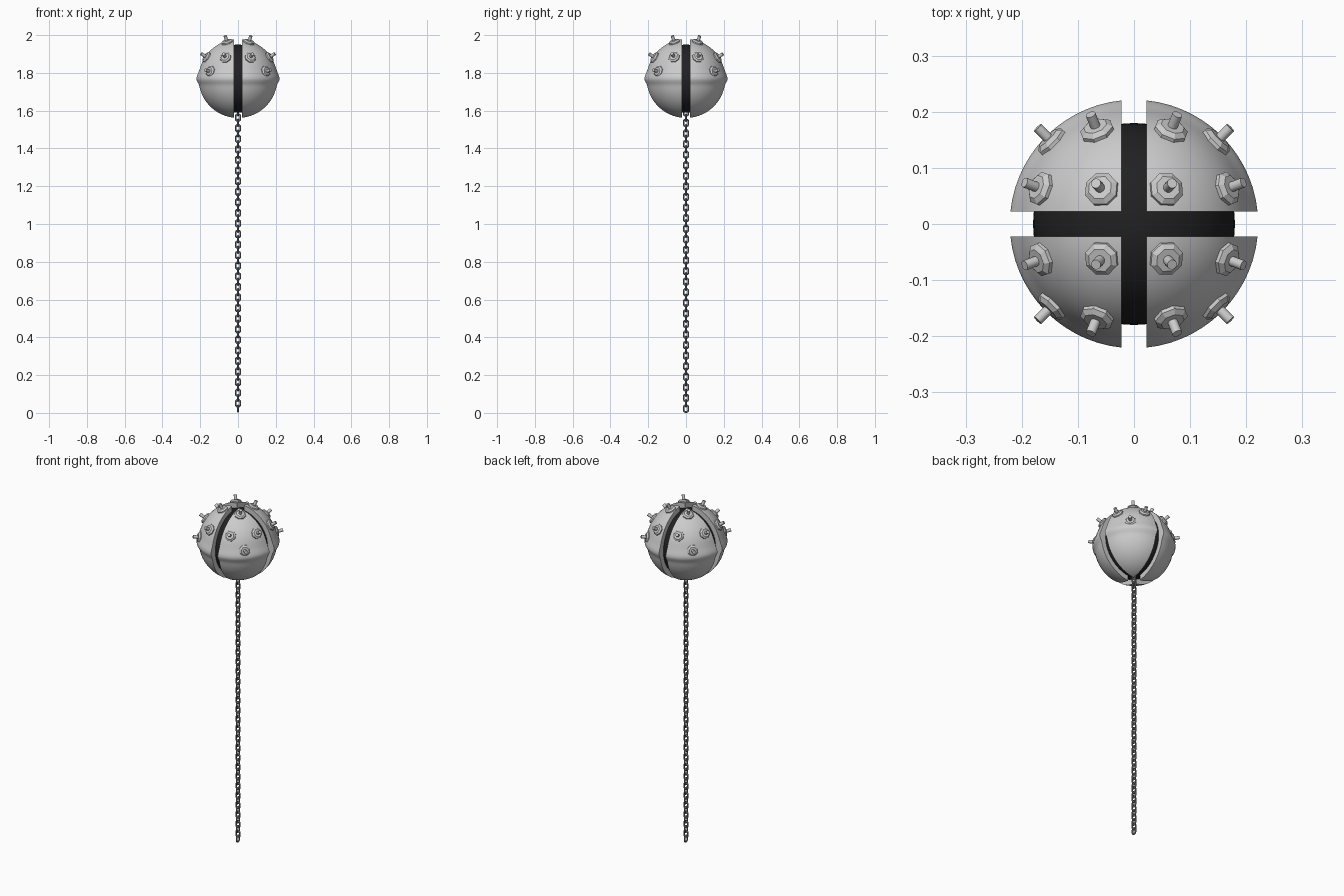
import bpy, bmesh, math
from mathutils import Vector, Matrix

if "Cube" in bpy.data.objects:
    bpy.data.objects.remove(bpy.data.objects["Cube"])

CZ = 1.77      # ball centre height
GAP = 0.022    # half width of the cross-shaped slots


def material(name, v):
    m = bpy.data.materials.new(name)
    m.diffuse_color = (v, v, v, 1)
    m.use_nodes = True
    m.node_tree.nodes["Principled BSDF"].inputs["Base Color"].default_value = m.diffuse_color
    return m


def finish(bm, name, z=0.0, mirror=False, mat=None, angle=35):
    bmesh.ops.recalc_face_normals(bm, faces=bm.faces)
    me = bpy.data.meshes.new(name)
    bm.to_mesh(me)
    bm.free()
    ob = bpy.data.objects.new(name, me)
    bpy.context.collection.objects.link(ob)
    ob.location.z = z
    if mat:
        me.materials.append(mat)
    bpy.ops.object.select_all(action='DESELECT')
    ob.select_set(True)
    bpy.context.view_layer.objects.active = ob
    bpy.ops.object.shade_smooth_by_angle(angle=math.radians(angle))
    if mirror:
        mod = ob.modifiers.new("Mirror", 'MIRROR')
        mod.use_axis = (True, True, False)
        mod.use_mirror_merge = False
    return ob


# Dark inner core
bm = bmesh.new()
bmesh.ops.create_uvsphere(bm, u_segments=48, v_segments=24, radius=0.18)
finish(bm, "core", CZ, mat=material("dark", 0.015))


# Armour shell quarter: outer and inner skins, both trimmed by the slot planes
def skin(bm, radius_at, rows=48, cols=14):
    grid = []
    lim = math.acos(GAP * 1.4145 / radius_at(math.pi / 2))
    for i in range(rows + 1):
        phi = -lim + 2 * lim * i / rows
        R = radius_at(phi)
        r, z = R * math.cos(phi), R * math.sin(phi)
        a = math.asin(min(GAP / r, 0.7071))
        grid.append([bm.verts.new((r * math.cos(t), r * math.sin(t), z))
                     for t in (a + (math.pi / 2 - 2 * a) * j / cols for j in range(cols + 1))])
    for g, h in zip(grid, grid[1:]):
        for j in range(cols):
            bm.faces.new((g[j], g[j + 1], h[j + 1], h[j]))
    return [g[0] for g in grid] + grid[-1][1:] + [g[-1] for g in grid[-2::-1]] + grid[0][-2:0:-1]


def outer_radius(phi):
    # raised rim around the equator
    d = math.degrees(phi) + 1
    return 0.2095 + 0.012 * math.exp(-(d / (9 if d > 0 else 5)) ** 2)


bm = bmesh.new()
a = skin(bm, outer_radius)
b = skin(bm, lambda phi: 0.178)
for i in range(len(a)):
    k = (i + 1) % len(a)
    bm.faces.new((a[i], a[k], b[k], b[i]))
finish(bm, "armour_shells", CZ, mirror=True)

# Studs on the upper half: tapered octagonal plate with a round peg
STUDS = [(0.06, 0.064, 0.2), (0.07, 0.177, 0.118), (0.174, 0.066, 0.118), (0.155, 0.155, 0.04)]


def stud_part(bm, d, r0, r1, near, far, sides, turn=0.0):
    d = Vector(d).normalized()
    m = (Matrix.Translation(d * (near + far) / 2)
         @ d.to_track_quat('Z', 'Y').to_matrix().to_4x4() @ Matrix.Rotation(turn, 4, 'Z'))
    bmesh.ops.create_cone(bm, cap_ends=True, segments=sides, radius1=r0, radius2=r1,
                          depth=far - near, matrix=m)


bm = bmesh.new()
for d in STUDS:
    stud_part(bm, d, 0.031, 0.031, 0.2, 0.214, 8, math.pi / 8)
    stud_part(bm, d, 0.031, 0.022, 0.214, 0.221, 8, math.pi / 8)
bmesh.ops.remove_doubles(bm, verts=bm.verts, dist=1e-5)
finish(bm, "stud_plates", CZ, mirror=True, angle=20)
bm = bmesh.new()
for d in STUDS:
    stud_part(bm, d, 0.009, 0.009, 0.21, 0.247, 12)
finish(bm, "stud_pegs", CZ, mirror=True)

# Chain of alternating oval links
PITCH, WIRE, BEND, STRAIGHT = 0.028, 0.0045, 0.0125, 0.006
bm = bmesh.new()
for n in range(57):
    zc = 0.023 + n * PITCH
    turn = Matrix.Rotation(math.pi / 2 * (n % 2 == 0), 4, 'Z')
    rings = []
    for i in range(20):
        t = 2 * math.pi * (i + 0.5) / 20
        out = Vector((math.cos(t), 0, math.sin(t)))
        c = out * BEND + Vector((0, 0, math.copysign(STRAIGHT, math.sin(t))))
        rings.append([bm.verts.new(turn @ (c + out * WIRE * math.cos(s) + Vector((0, WIRE * math.sin(s), 0)))
                                   + Vector((0, 0, zc)))
                      for s in (2 * math.pi * k / 8 for k in range(8))])
    for i in range(20):
        p, q = rings[i], rings[(i + 1) % 20]
        for k in range(8):
            bm.faces.new((p[k], p[(k + 1) % 8], q[(k + 1) % 8], q[k]))
finish(bm, "chain", mat=material("chain_grey", 0.2), angle=60)
